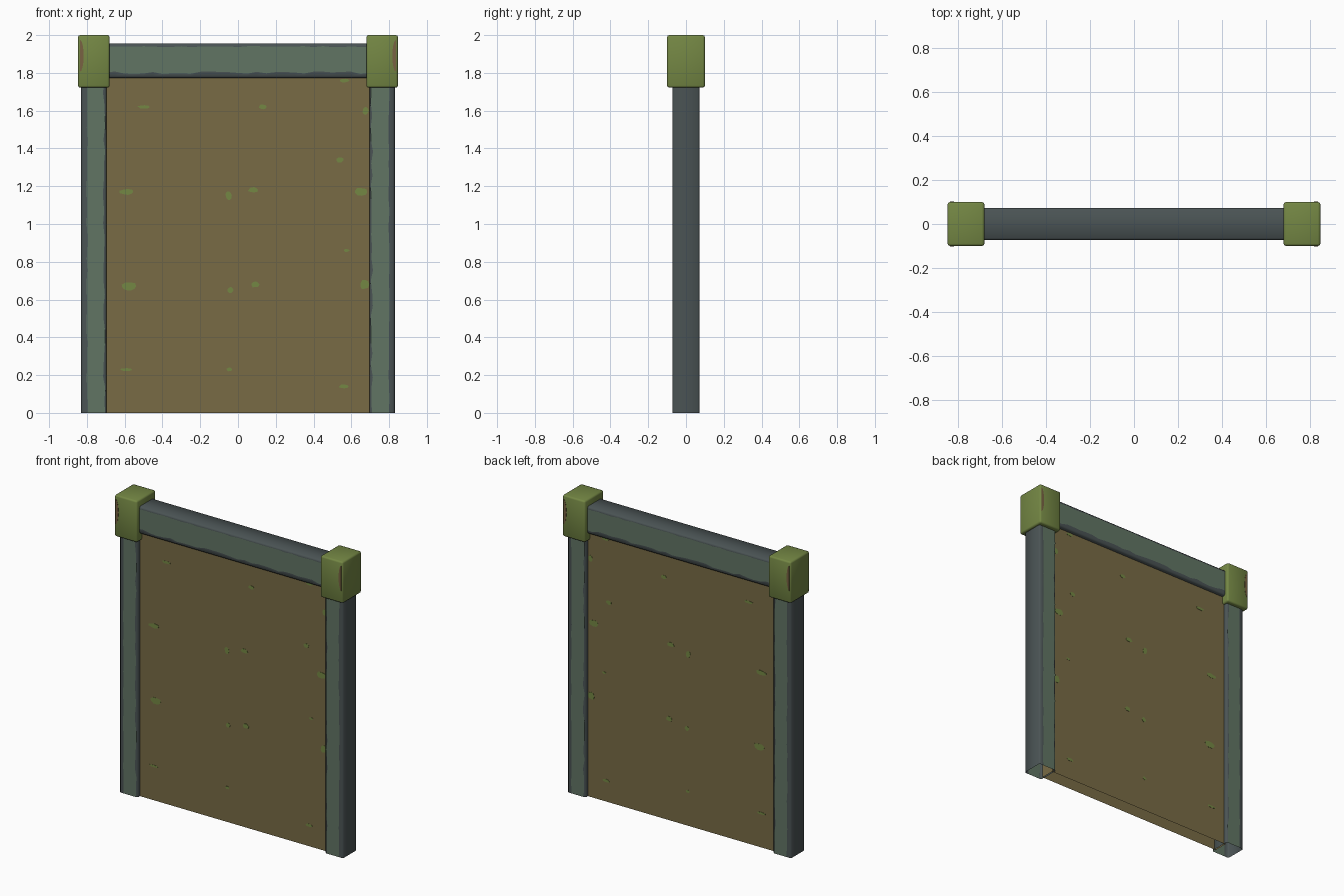
import bpy, bmesh, math, random

if "Cube" in bpy.data.objects:
    bpy.data.objects.remove(bpy.data.objects["Cube"])

random.seed(4)


def material(name, rgb):
    lin = [((c / 255 + 0.055) / 1.055) ** 2.4 for c in rgb]
    m = bpy.data.materials.new(name)
    m.diffuse_color = (*lin, 1)
    m.use_nodes = True
    m.node_tree.nodes["Principled BSDF"].inputs["Base Color"].default_value = m.diffuse_color
    return m


TEAL = material("weathered teal", (97, 117, 100))
SLATE = material("dark slate", (74, 83, 84))
BROWN = material("panel brown", (120, 107, 69))
MOSS = material("moss green", (116, 135, 68))
RUST = material("rust brown", (120, 98, 66))


def finish(name, bm, mats, smooth=False):
    bmesh.ops.recalc_face_normals(bm, faces=bm.faces[:])
    me = bpy.data.meshes.new(name)
    bm.to_mesh(me)
    bm.free()
    for m in mats:
        me.materials.append(m)
    ob = bpy.data.objects.new(name, me)
    bpy.context.collection.objects.link(ob)
    if smooth:
        bpy.ops.object.select_all(action='DESELECT')
        ob.select_set(True)
        bpy.context.view_layer.objects.active = ob
        bpy.ops.object.shade_smooth_by_angle(angle=math.radians(50))
    return ob


def box(name, lo, hi, mat, bevel=0.0, open_bottom=False):
    bm = bmesh.new()
    bmesh.ops.create_cube(bm, size=1)
    for v in bm.verts:
        v.co = [(lo[i] + hi[i]) / 2 + v.co[i] * (hi[i] - lo[i]) for i in range(3)]
    if bevel:
        bmesh.ops.bevel(bm, geom=bm.edges[:], offset=bevel, segments=2,
                        profile=0.5, affect='EDGES')
    if open_bottom:
        low = [f for f in bm.faces if f.calc_center_median().z < lo[2] + 1e-4]
        bmesh.ops.delete(bm, geom=low, context='FACES')
    return finish(name, bm, [mat], bevel > 0)


def timber(name, u0, u1, d, start, end, worn0, worn1, place):
    """Hollow chamfered bar with a teal face and ragged dark edges."""
    bm = bmesh.new()
    c, n = 0.009, 28
    rings = []
    for i in range(n + 1):
        t = start + (end - start) * i / n
        a = u0 + worn0 + random.uniform(-0.007, 0.007)
        b = u1 - worn1 + random.uniform(-0.003, 0.003)
        half = [(u0, d - c), (u0 + c, d), (a, d), (b, d), (u1 - c, d), (u1, d - c)]
        section = [(u, -v) for u, v in half] + half[::-1]
        rings.append([bm.verts.new(place(u, v, t)) for u, v in section])
    for r, s in zip(rings, rings[1:]):
        for k in range(12):
            j = (k + 1) % 12
            f = bm.faces.new((r[k], r[j], s[j], s[k]))
            f.material_index = 0 if k in (2, 8) else 1
    return finish(name, bm, [TEAL, SLATE], True)


def prism(bm, outline, half_depth):
    """Extrude an x/z outline through the given depth on both sides of y = 0."""
    front = [bm.verts.new((x, -half_depth, z)) for x, z in outline]
    back = [bm.verts.new((x, half_depth, z)) for x, z in outline]
    bm.faces.new(front)
    bm.faces.new(back[::-1])
    for i in range(len(front)):
        j = (i + 1) % len(front)
        bm.faces.new((front[i], front[j], back[j], back[i]))


# Side posts, corner caps and the rust marks on the caps
for side, label in ((-1, "left"), (1, "right")):
    timber(label + "_post", 0.695, 0.83, 0.072, 0, 1.76, 0.013, 0.03,
           lambda u, v, t: (side * u, v, t))
    xs = sorted((side * 0.68, side * 0.847))
    box(label + "_cap", (xs[0], -0.1, 1.722), (xs[1], 0.1, 2.0), MOSS, 0.011)
    bm = bmesh.new()
    arc = [(side * (0.837 - 0.02 * math.sin(math.pi * i / 8)),
            1.89 - 0.085 * math.cos(math.pi * i / 8)) for i in range(9)]
    prism(bm, arc, 0.1015)
    finish(label + "_cap_rust", bm, [RUST])

# Top beam between the caps
timber("top_beam", 1.773, 1.955, 0.073, -0.7, 0.7, 0.027, 0.016,
       lambda u, v, t: (t, v, u))

# Recessed infill panel
PANEL = 0.047
box("panel", (-0.705, -PANEL, 0), (0.705, PANEL, 1.8), BROWN, open_bottom=True)

# Moss spots showing on both panel faces: x, z, half width, half height
spots = [(-.5, 1.62, .03, .01), (.13, 1.62, .02, .012), (.54, 1.34, .02, .015),
         (-.59, 1.17, .037, .016), (-.05, 1.15, .016, .024), (.08, 1.18, .026, .014),
         (.65, 1.17, .035, .022), (.575, .86, .015, .008), (-.575, .67, .038, .022),
         (-.04, .65, .015, .016), (.09, .68, .022, .016), (.67, .68, .025, .025),
         (-.59, .23, .03, .008), (-.045, .23, .014, .01), (.56, .14, .024, .01),
         (.565, 1.76, .024, .01), (.675, 1.6, .016, .022)]
bm = bmesh.new()
for x, z, w, h in spots:
    outline = []
    for i in range(9):
        a, r = math.tau * i / 9, random.uniform(0.85, 1.15)
        outline.append((x + w * r * math.cos(a), z + h * r * math.sin(a)))
    prism(bm, outline, PANEL + 0.0015)
finish("moss_spots", bm, [MOSS])
